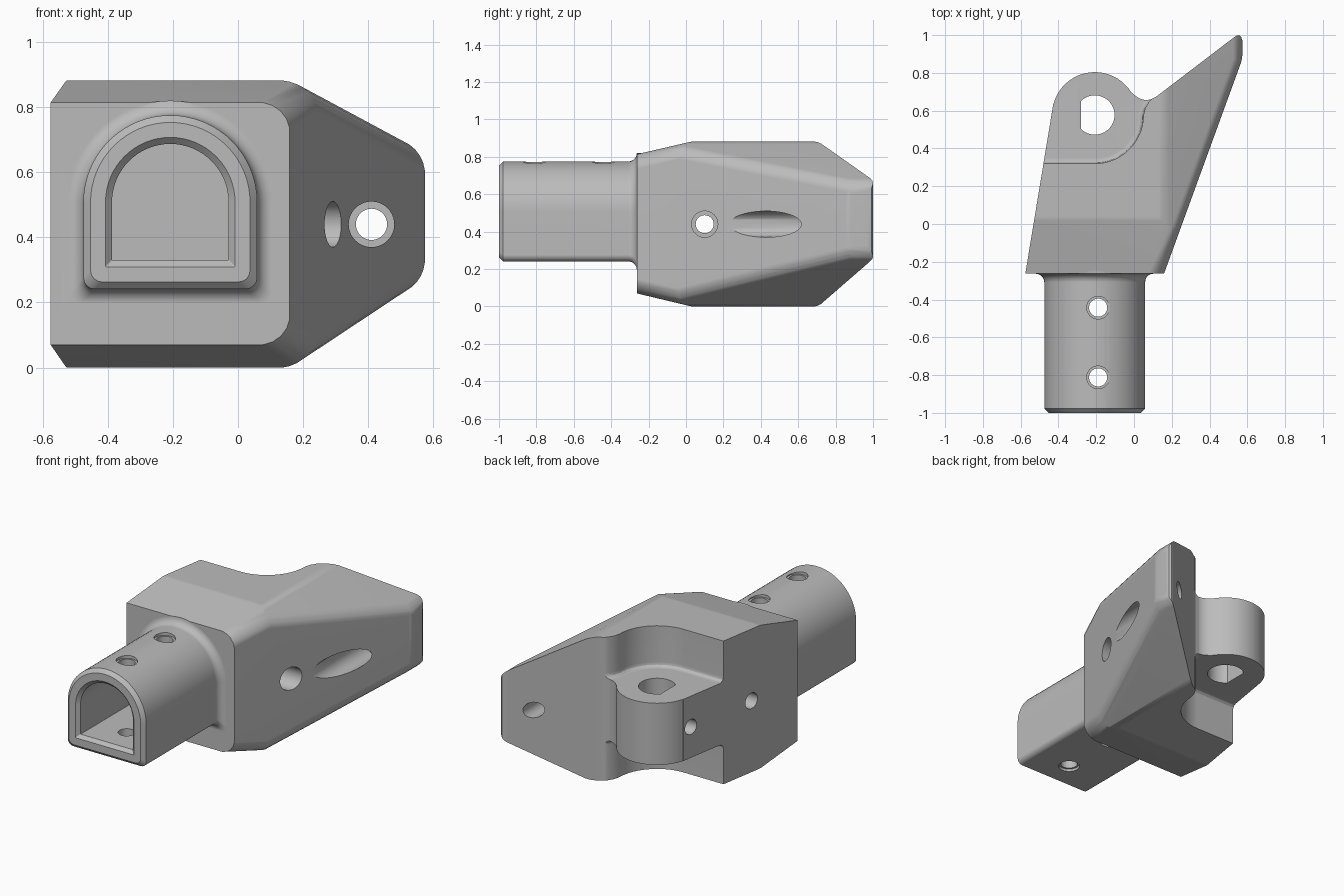
import bpy, bmesh, math
from mathutils import Vector

if "Cube" in bpy.data.objects:
    bpy.data.objects.remove(bpy.data.objects["Cube"])

CX, CY, CZ = -0.207, 0.577, 0.44      # lug centre and mid height


def to_object(name, bm):
    bmesh.ops.remove_doubles(bm, verts=bm.verts, dist=1e-5)
    bmesh.ops.recalc_face_normals(bm, faces=bm.faces)
    me = bpy.data.meshes.new(name)
    bm.to_mesh(me)
    bm.free()
    ob = bpy.data.objects.new(name, me)
    bpy.context.collection.objects.link(ob)
    return ob


def loft(name, sections):
    """Closed solid through equal-length rings of 3D points."""
    bm = bmesh.new()
    rings = [[bm.verts.new(p) for p in s] for s in sections]
    n = len(rings[0])
    for a, b in zip(rings, rings[1:]):
        for i in range(n):
            j = (i + 1) % n
            bm.faces.new((a[i], a[j], b[j], b[i]))
    bm.faces.new(rings[0])
    bm.faces.new(rings[-1])
    return to_object(name, bm)


def prism(name, pts, lo, hi):
    return loft(name, [[(x, y, z) for x, y in pts] for z in (lo, hi)])


def arc(cx, cy, r, a0, a1, n):
    return [(cx + r * math.cos(math.radians(a0 + (a1 - a0) * i / n)),
             cy + r * math.sin(math.radians(a0 + (a1 - a0) * i / n))) for i in range(n + 1)]


def rod(axis, u, v, r, lo, hi):
    """Cylinder cutter along an axis; u, v are the other two coordinates in order."""
    ring = arc(u, v, r, 0, 360, 40)[:-1]
    place = {'X': lambda a, b, t: (t, a, b), 'Y': lambda a, b, t: (a, t, b),
             'Z': lambda a, b, t: (a, b, t)}[axis]
    return loft("cutter", [[place(a, b, t) for a, b in ring] for t in (lo, hi)])


def boolean(ob, other, op='DIFFERENCE'):
    m = ob.modifiers.new("bool", 'BOOLEAN')
    m.operation, m.object, m.solver = op, other, 'EXACT'
    bpy.context.view_layer.objects.active = ob
    bpy.ops.object.modifier_apply(modifier=m.name)
    bpy.data.objects.remove(other)


# --- body: a block trimmed by planes, with rounded plane-to-plane edges
def plane(n, p):
    n = Vector(n).normalized()
    return n, n.dot(Vector(p))


left_n = Vector((-0.88, 0.145, 0)).normalized()
P = {
    "front": plane((0, -1, 0), (0, -0.263, 0)),
    "front_top": plane((0, -0.068, 0.293), (0, 0.03, 0.882)),
    "front_low": plane((0, -0.07, -0.293), (0, 0.03, 0)),
    "top": plane((0, 0, 1), (0, 0, 0.882)),
    "low": plane((0, 0, -1), (0, 0, 0)),
    "right": plane((1.11, -0.405, 0), (0.16, -0.26, 0)),
    "left": (left_n, left_n.dot(Vector((CX, CY, 0))) + 0.227),
    "slope_top": plane((0.215, 0, 0.40), (0.16, 0, 0.882)),
    "slope_low": plane((0.265, 0, -0.40), (0.16, 0, 0)),
    "tip": plane((1, 0, 0), (0.574, 0, 0)),
}
FILLETS = [("right", "front_top", 0.1), ("right", "slope_top", 0.1),
           ("right", "front_low", 0.1), ("right", "slope_low", 0.1),
           ("slope_top", "tip", 0.11), ("slope_low", "tip", 0.11), ("right", "tip", 0.2),
           ("top", "slope_top", 0.15), ("low", "slope_low", 0.12),
           ("top", "front_top", 0.15), ("low", "front_low", 0.15)]

bm = bmesh.new()
bmesh.ops.create_cube(bm, size=4)


def trim(n, d):
    res = bmesh.ops.bisect_plane(bm, geom=bm.verts[:] + bm.edges[:] + bm.faces[:], dist=1e-6,
                                 plane_co=n * d, plane_no=n, clear_outer=True)
    edges = [e for e in res["geom_cut"] if isinstance(e, bmesh.types.BMEdge) and e.is_boundary]
    if edges:
        bmesh.ops.contextual_create(bm, geom=edges)


for n, d in P.values():
    trim(n, d)
for ka, kb, r in FILLETS:
    (n1, d1), (n2, d2) = P[ka], P[kb]
    ang = n1.angle(n2)
    steps = 5 if ang > 0.7 else 3
    for i in range(1, steps):
        t = i / steps
        a, b = math.sin((1 - t) * ang) / math.sin(ang), math.sin(t * ang) / math.sin(ang)
        trim(a * n1 + b * n2, a * (d1 - r) + b * (d2 - r) + r)
body = to_object("clamp_bracket", bm)

# --- back outline: round lug, blend, then the pointed wing
back = ([(-1, 0.636)] + arc(CX, CY, 0.227, 165, 32, 26)
        + [(0.008, 0.678), (0.03, 0.664), (0.058, 0.656), (0.088, 0.659), (0.12, 0.676),
           (0.525, 0.985), (0.543, 0.997), (0.555, 1.0), (0.567, 0.992), (0.572, 0.975),
           (0.9, 0.97), (0.9, 3), (-1, 3)])
boolean(body, prism("cutter", back, -1, 2))


# --- notches above and below the lug, with a filleted foot
def notch(e):
    return ([(-1, 0.32 + e), (CX, 0.32 + e)] + arc(CX, CY, 0.257 - e, -84, 0, 14)
            + [(0.06 - e, 0.615), (0.08 - e, 0.648), (0.118 - e, 0.685), (0.1 - e, 1.3), (-1, 1.3)])


for side in (1, -1):
    boolean(body, loft("cutter", [[(x, y, CZ + side * h) for x, y in notch(e)] for h, e in
                                  ((0.19, 0.03), (0.194, 0.016), (0.204, 0.005), (0.22, 0), (0.8, 0))]))


# --- D-shaped tube stem
def d_ring(y, off, r):
    R, base = 0.267 + off, 0.241 - off
    x0, x1 = -0.208 - R, -0.208 + R
    pts = (arc(-0.208, 0.508, R, 0, 180, 32) + arc(x0 + r, base + r, r, 180, 270, 4)
           + arc(x1 - r, base + r, r, 270, 360, 4))
    return [(x, y, z) for x, z in pts]


flare = [(-0.263 - 0.045 * (1 - math.sin(a)), 0.045 * (1 - math.cos(a)))
         for a in [math.pi / 2 * i / 5 for i in range(6)]]
stem = loft("stem", [d_ring(y, o, 0.035) for y, o in
                     [(-1, -0.022), (-0.978, 0)] + flare + [(-0.2, 0.045)]])
boolean(body, stem, 'UNION')
boolean(body, loft("cutter", [d_ring(y, o, 0.004) for y, o in
                              ((-1.01, -0.058), (-0.98, -0.088), (-0.28, -0.088))]))

# --- holes
for y in (-0.443, -0.812):                        # stem pin holes with rims
    boolean(body, rod('Z', -0.19, y, 0.048, 0.1, 1))
    boolean(body, rod('Z', -0.19, y, 0.06, 0.757, 1))
    boolean(body, rod('Z', -0.19, y, 0.06, 0.1, 0.256))
boolean(body, prism("cutter", arc(CX, CY, 0.104, -136, 136, 36), 0.1, 0.8))   # flatted lug bore
for args in (('X', 0.1, CZ, 0.048, -1, 1), ('X', 0.1, CZ, 0.07, 0.1, 1),      # cross hole
             ('Y', 0.41, CZ, 0.048, 0, 1.2), ('Y', 0.41, CZ, 0.07, 0, 0.75),  # wing hole
             ('X', CY, CZ, 0.046, -1, CX)):                                   # lug set screw
    boolean(body, rod(*args))

# --- finish
grey = bpy.data.materials.new("plain grey")
grey.diffuse_color = (0.5, 0.5, 0.5, 1)
grey.use_nodes = True
grey.node_tree.nodes["Principled BSDF"].inputs["Base Color"].default_value = grey.diffuse_color
body.data.materials.clear()
body.data.materials.append(grey)
for p in body.data.polygons:
    p.material_index = 0
bpy.ops.object.select_all(action='DESELECT')
body.select_set(True)
bpy.context.view_layer.objects.active = body
bpy.ops.object.shade_smooth_by_angle(angle=math.radians(26))
wn = body.modifiers.new("weighted", 'WEIGHTED_NORMAL')
wn.keep_sharp = True
